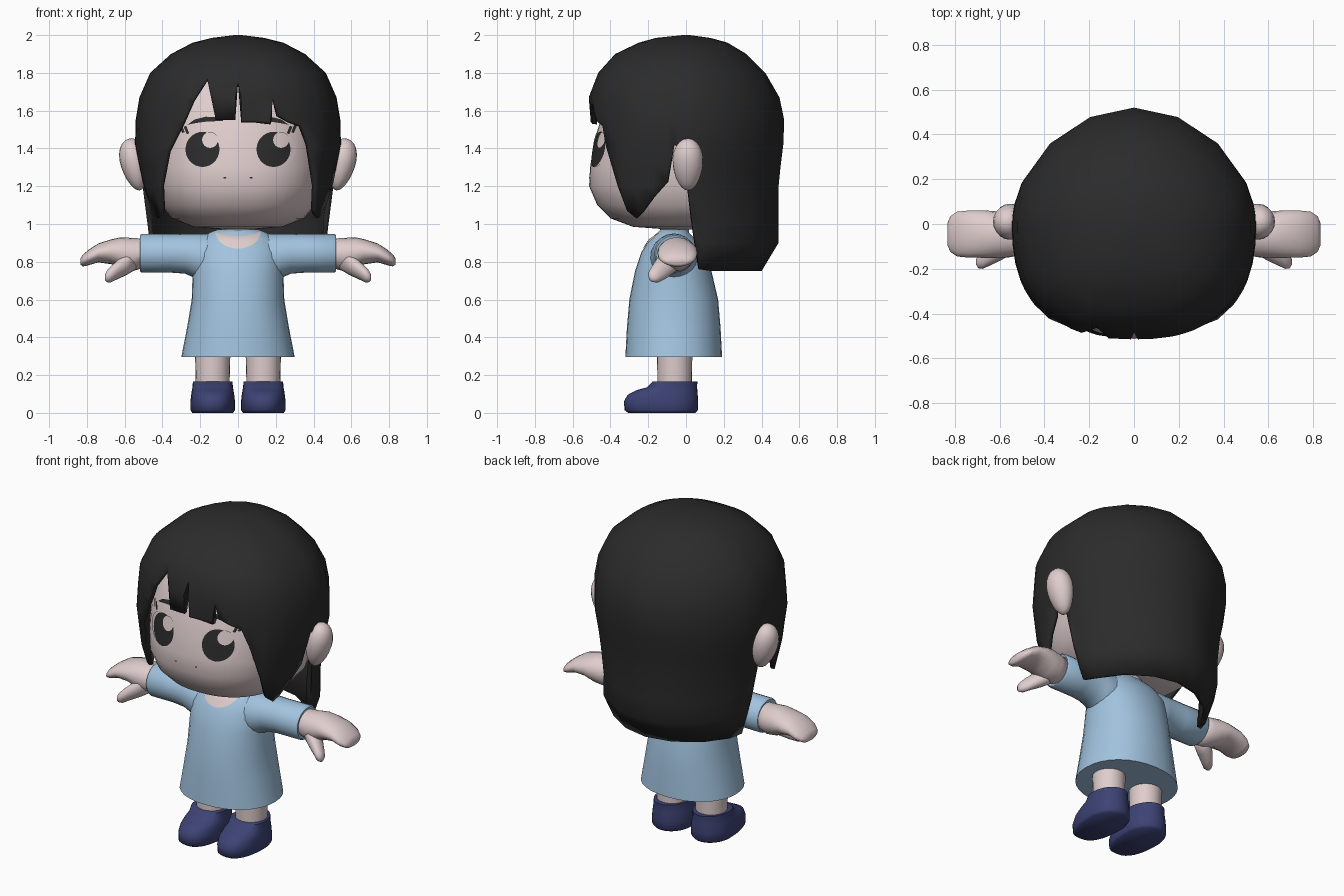
import bpy, bmesh, math
from mathutils import Vector, Matrix

if "Cube" in bpy.data.objects:
    bpy.data.objects.remove(bpy.data.objects["Cube"])


def material(name, rgb):
    m = bpy.data.materials.new(name)
    m.diffuse_color = (*rgb, 1)
    m.use_nodes = True
    m.node_tree.nodes["Principled BSDF"].inputs["Base Color"].default_value = m.diffuse_color
    return m


HAIR = material("charcoal hair", (0.024, 0.024, 0.024))
SKIN = material("pale skin", (0.74, 0.61, 0.61))
BLUE = material("light blue cloth", (0.36, 0.55, 0.74))
NAVY = material("navy shoe", (0.046, 0.055, 0.175))
DARK = material("eye black", (0.024, 0.024, 0.024))


def finish(name, bm, mat, angle=50):
    """Turn a bmesh into a shaded object."""
    bmesh.ops.recalc_face_normals(bm, faces=bm.faces)
    me = bpy.data.meshes.new(name)
    bm.to_mesh(me)
    bm.free()
    ob = bpy.data.objects.new(name, me)
    bpy.context.collection.objects.link(ob)
    me.materials.append(mat)
    bpy.ops.object.select_all(action='DESELECT')
    ob.select_set(True)
    bpy.context.view_layer.objects.active = ob
    bpy.ops.object.shade_smooth_by_angle(angle=math.radians(angle))
    return ob


def bridge(bm, rings, closed=True):
    """Join consecutive rings of points with quads; return the vertex rings."""
    vs = [[bm.verts.new(p) for p in r] for r in rings]
    k = len(vs[0])
    for a, b in zip(vs, vs[1:]):
        for i in range(k if closed else k - 1):
            j = (i + 1) % k
            bm.faces.new((a[i], a[j], b[j], b[i]))
    return vs


def loft(name, rings, mat, angle=50):
    bm = bmesh.new()
    vs = bridge(bm, rings)
    bm.faces.new(vs[0])
    bm.faces.new(vs[-1])
    return finish(name, bm, mat, angle)


def lookup(table, z):
    """Interpolate table rows (z, ...) sorted upwards."""
    z = min(max(z, table[0][0]), table[-1][0])
    for p, q in zip(table, table[1:]):
        if z <= q[0]:
            t = (z - p[0]) / (q[0] - p[0])
            return [u + (v - u) * t for u, v in zip(p[1:], q[1:])]


def section(th, a, f, b, n, nb=2.0):
    """Point at angle th from the front: half width a, front f, back b."""
    s, c = math.sin(th), math.cos(th)
    e = 2 / (n if c > 0 else nb)
    x = math.copysign(abs(s) ** e, s) * a
    return x, (-f * c ** e if c > 0 else b * abs(c) ** e)


def upright(name, table, mat, n=2.0, segs=32, cx=0, cy=0, angle=50, nb=2.0):
    rings = []
    for z, a, f, b in table:
        pts = [section(2 * math.pi * i / segs, a, f, b, n, nb) for i in range(segs)]
        rings.append([(cx + x, cy + y, z) for x, y in pts])
    return loft(name, rings, mat, angle)


def tube(name, stations, mat, s, angle=50, segs=20):
    """Tube along x through stations (x, y, z, ry, rz); s mirrors it."""
    rings = []
    for x, y, z, ry, rz in stations:
        rings.append([(s * x, y + ry * math.cos(t), z + rz * math.sin(t))
                      for t in (2 * math.pi * i / segs for i in range(segs))])
    return loft(name, rings, mat, angle)


# Head
HEAD = [(0.97, .06, .08, .06), (0.985, .24, .28, .2), (1.03, .35, .40, .28),
        (1.1, .41, .47, .34), (1.2, .445, .513, .37), (1.3, .455, .508, .39),
        (1.4, .455, .492, .4), (1.5, .455, .468, .41), (1.6, .44, .435, .4),
        (1.7, .41, .39, .37), (1.85, .28, .27, .26), (1.92, .04, .04, .04)]
upright("head", HEAD, SKIN, n=2.4, segs=48)

# Dress body
DRESS = [(0.296, .3, .256, .256), (0.45, .27, .248, .248), (0.6, .245, .235, .235),
         (0.75, .24, .205, .2), (0.85, .235, .172, .165), (0.92, .2, .125, .115),
         (0.955, .15, .085, .08), (0.97, .11, .07, .07)]
upright("dress", DRESS, BLUE, n=2.15, nb=2.15, cy=-0.065)


def patch(name, outline, mat, table, n, lift, cy=0):
    """Thin coloured patch of (x, z) outline points laid on a lofted front."""
    mx = sum(p[0] for p in outline) / len(outline)
    mz = sum(p[1] for p in outline) / len(outline)
    rings = []
    for t in (1, .75, .5, .25, .02):
        ring = []
        for x, z in outline:
            x, z = mx + (x - mx) * t, mz + (z - mz) * t
            a, f, b = lookup(table, z)
            y = -f * max(0, 1 - abs(x / a) ** n) ** (1 / n)
            ring.append((x, cy + y - lift, z))
        rings.append(ring)
    bm = bmesh.new()
    bm.faces.new(bridge(bm, rings)[-1])
    bmesh.ops.recalc_face_normals(bm, faces=bm.faces)
    if sum(f.normal.y for f in bm.faces) > 0:
        bmesh.ops.reverse_faces(bm, faces=bm.faces)
    me = bpy.data.meshes.new(name)
    bm.to_mesh(me)
    bm.free()
    me.materials.append(mat)
    me.shade_smooth()
    bpy.context.collection.objects.link(bpy.data.objects.new(name, me))


def disc(x, z, rx, rz, k=28, a0=0, a1=2 * math.pi):
    return [(x + rx * math.cos(a0 + (a1 - a0) * i / k),
             z + rz * math.sin(a0 + (a1 - a0) * i / k)) for i in range(k)]


# Neckline opening and neck
patch("neckline", disc(0, .962, .12, .092, 24, math.pi, 2.04 * math.pi), SKIN,
      DRESS, 2.15, .006, -.065)
upright("neck", [(0.88, .085, .07, .07), (1.02, .085, .08, .08)], SKIN, cy=-0.06)

# Face details
for s, side in ((-1, "left"), (1, "right")):
    x = .188 * s
    patch(side + "_eye_rim", disc(x, 1.395, .12, .095), SKIN, HEAD, 2.4, .004)
    patch(side + "_iris", disc(x, 1.395, .09, .093), DARK, HEAD, 2.4, .007)
    patch(side + "_eye_glint", disc(x + .04, 1.445, .042, .042), SKIN, HEAD, 2.4, .011)
    patch(side + "_nostril", disc(.07 * s, 1.245, .008, .004, 8), DARK, HEAD, 2.4, .004)
    brow = [(.08, 1.565), (.17, 1.568), (.23, 1.553), (.268, 1.525),
            (.22, 1.535), (.16, 1.543), (.08, 1.545)]
    patch(side + "_brow", [(s * u, v) for u, v in brow], DARK, HEAD, 2.4, .005)
    for i in range(2):
        u, v = .258 + .024 * i, 1.48 + .006 * i
        lash = [(u, v), (u + .014, v - .004), (u + .03, v + .035), (u + .016, v + .04)]
        patch(side + "_lash", [(s * p, q) for p, q in lash], DARK, HEAD, 2.4, .006)

# Hair shell: cross-sections by height, lower edge by angle from the front
HAIR_ROWS = [(0.75, .44, .4, .4), (0.9, .48, .46, .49), (1.03, .475, .465, .49),
             (1.2, .505, .52, .49), (1.3, .52, .525, .5), (1.42, .545, .52, .515),
             (1.55, .542, .505, .52), (1.67, .522, .515, .495), (1.8, .465, .465, .42),
             (1.9, .355, .375, .32), (1.96, .24, .25, .22), (1.985, .14, .16, .13),
             (2.0, .02, .02, .02)]
FRINGE = [(-50.6, 1.2), (-39.3, 1.38), (-27.4, 1.54), (-21.5, 1.65), (-15.2, 1.77),
          (-8.5, 1.55), (-0.6, 1.55), (0, 1.75), (0.8, 1.54), (6, 1.54),
          (13.7, 1.53), (15.9, 1.67), (17.9, 1.57), (25, 1.54), (32.8, 1.52),
          (38.7, 1.42), (50.6, 1.2)]
SIDE = [(54, 1.07), (60.5, 1.03), (66, 1.06), (75, 1.14), (83, 1.22), (86, 1.42),
        (88, 1.4), (91, 1.2), (95, .97), (101, .76), (112.5, .75), (135, .75),
        (157.5, .75)]
edge = ([(-a, z) for a, z in reversed(SIDE)] + FRINGE + SIDE + [(180, .75)])
levels = [r[0] for r in reversed(HAIR_ROWS)]
rings = []
for lv in levels:
    ring = []
    for ang, low in edge:
        z = max(lv, low)
        ring.append((*section(math.radians(ang), *lookup(HAIR_ROWS, z), 2.5, 1.88), z))
    rings.append(ring)
bm = bmesh.new()
bm.faces.new(bridge(bm, rings)[0])
bmesh.ops.remove_doubles(bm, verts=bm.verts, dist=0.0005)
hair = finish("hair", bm, HAIR, 60)
mod = hair.modifiers.new("thickness", 'SOLIDIFY')
mod.thickness = 0.025
mod.offset = -1

# Mirrored parts
for s, side in ((-1, "left"), (1, "right")):
    # Ear, fuller at the top
    bm = bmesh.new()
    bmesh.ops.create_uvsphere(bm, u_segments=20, v_segments=12, radius=1)
    for v in bm.verts:
        v.co.x *= 1 + .22 * v.co.z
        v.co.y *= 1 + .15 * v.co.z
    bmesh.ops.transform(bm, verts=bm.verts, matrix=(
        Matrix.Translation((.548 * s, .01, 1.315)) @ Matrix.Rotation(.2 * s, 4, 'Y')
        @ Matrix.Diagonal((.072, .08, .14, 1))))
    finish(side + "_ear", bm, SKIN)
    # Sleeve with a recessed cuff
    tube(side + "_sleeve", [
        (.05, -.065, .83, .1, .1), (.17, -.065, .815, .125, .135),
        (.23, -.065, .832, .116, .117), (.28, -.064, .843, .11, .106),
        (.36, -.062, .845, .106, .102),
        (.51, -.06, .845, .108, .102), (.52, -.06, .845, .1, .095),
        (.515, -.06, .845, .085, .08)], BLUE, s)
    # Mitten hand and thumb
    tube(side + "_hand", [
        (.5, -.055, .845, .085, .078), (.56, -.052, .838, .097, .088),
        (.62, -.047, .846, .104, .084), (.67, -.045, .853, .106, .066),
        (.74, -.045, .847, .105, .05), (.79, -.045, .823, .1, .041),
        (.82, -.045, .807, .08, .032), (.833, -.045, .802, .05, .018)], SKIN, s, 80)
    tube(side + "_thumb", [
        (.54, -.08, .82, .05, .06), (.59, -.1, .79, .06, .06),
        (.64, -.13, .757, .054, .05), (.675, -.157, .732, .043, .042),
        (.695, -.168, .722, .03, .03), (.705, -.17, .718, .012, .014)], SKIN, s, 80)
    # Leg
    upright(side + "_leg", [(.1, .088, .09, .09), (.33, .094, .094, .094)], SKIN,
            cx=.134 * s, cy=-.06, segs=24)
    # Shoe
    upright(side + "_shoe", [
        (0, .108, .228, .128), (.015, .118, .248, .141), (.06, .118, .25, .142),
        (.095, .114, .232, .14), (.12, .11, .185, .138), (.135, .107, .13, .137),
        (.165, .105, .1, .138)], NAVY, n=2.4, cx=.134 * s, cy=-.078, angle=65)
